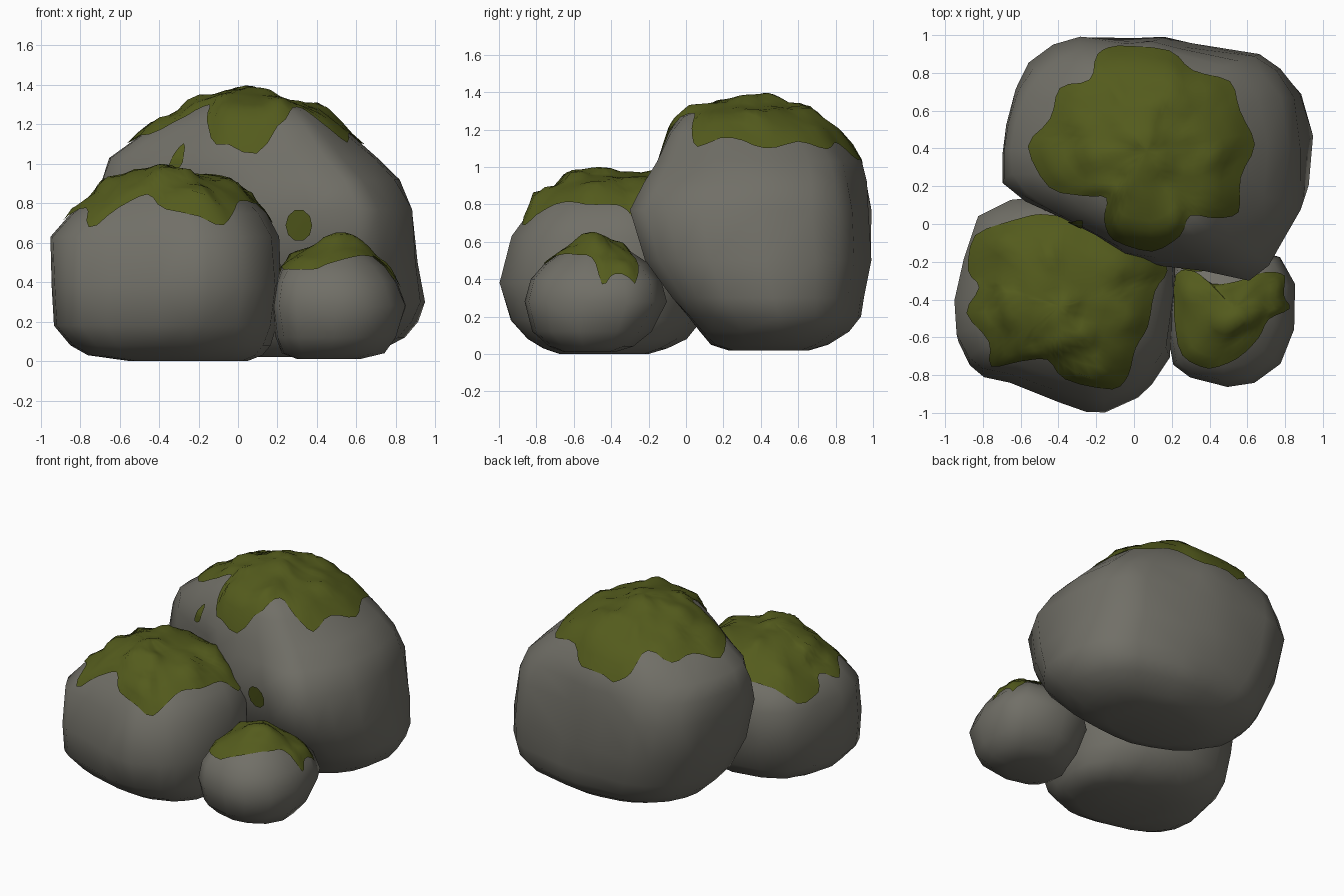
import bpy, bmesh, math
from mathutils import Vector, noise
from mathutils.bvhtree import BVHTree

if "Cube" in bpy.data.objects:
    bpy.data.objects.remove(bpy.data.objects["Cube"])


def material(name, rgb):
    m = bpy.data.materials.new(name)
    m.diffuse_color = (*rgb, 1)
    m.use_nodes = True
    m.node_tree.nodes["Principled BSDF"].inputs["Base Color"].default_value = m.diffuse_color
    return m


STONE = material("grey stone", (0.165, 0.16, 0.136))
MOSS = material("moss green", (0.088, 0.105, 0.012))


def finish(name, bm, mat):
    bmesh.ops.recalc_face_normals(bm, faces=bm.faces)
    me = bpy.data.meshes.new(name)
    bm.to_mesh(me)
    me.materials.append(mat)
    me.shade_smooth()
    ob = bpy.data.objects.new(name, me)
    bpy.context.collection.objects.link(ob)


def boulder(name, plan, levels):
    """Loft a plan outline through levels of (z, x0, x1, y0, y1)."""
    xs, ys = [p[0] for p in plan], [p[1] for p in plan]
    ax, bx, ay, by = min(xs), max(xs), min(ys), max(ys)
    bm = bmesh.new()
    rings = []
    for k, (z, x0, x1, y0, y1) in enumerate(levels):
        # sections become elliptical towards the bottom and the top
        w = 0.9 * abs(2 * k / (len(levels) - 1) - 1) ** 0.75
        ring = []
        for px, py in plan:
            u = Vector((2 * (px - ax) / (bx - ax) - 1, 2 * (py - ay) / (by - ay) - 1))
            u = u.lerp(u.normalized(), w)
            mid = Vector(((x0 + x1) / 2, (y0 + y1) / 2, z))
            off = Vector((u.x * (x1 - x0) / 2, u.y * (y1 - y0) / 2, 0))
            # slight chiselled unevenness
            ring.append(bm.verts.new(mid + off * (1 + 0.025 * noise.noise((mid + off) * 4.0))))
        rings.append(ring)
    n = len(plan)
    for a, b in zip(rings, rings[1:]):
        for i in range(n):
            bm.faces.new((a[i], a[(i + 1) % n], b[(i + 1) % n], b[i]))
    bm.faces.new(rings[0][::-1])
    bm.faces.new(rings[-1])
    bmesh.ops.triangulate(bm, faces=bm.faces)
    bmesh.ops.recalc_face_normals(bm, faces=bm.faces)
    tree = BVHTree.FromBMesh(bm)
    finish(name, bm, STONE)
    return tree


def moss_patch(name, tree, outline, lump=0.03, front=False, rings=10, sub=3):
    """Lay a patch over a boulder: outline is in top view, or in front view."""
    def drop(u, v):
        if front:
            start, d = Vector((u, -3, v)), Vector((0, 1, 0))
        else:
            start, d = Vector((u, v, 3)), Vector((0, 0, -1))
        hit, nor, _, _ = tree.ray_cast(start, d)
        if hit is None:
            hit, nor, _, _ = tree.find_nearest(Vector((u, v, 0.8)))
        return hit, nor

    edge = []
    for i, p in enumerate(outline):
        q = outline[(i + 1) % len(outline)]
        for k in range(sub):
            edge.append(Vector(p).lerp(Vector(q), k / sub))
    # soften corners of the outline a little
    m = len(edge)
    edge = [(edge[i - 1] + edge[i] * 2 + edge[(i + 1) % m]) / 4 for i in range(m)]
    c = sum(edge, Vector((0, 0))) / m
    bm = bmesh.new()

    def vert(p, t):
        hit, nor = drop(p.x, p.y)
        bump = max(0, noise.noise(hit * 7.0) + 0.1) * lump * min(1, (1 - t) * 5)
        return bm.verts.new(hit + nor * (0.01 + bump))

    centre = vert(c, 0)
    prev = None
    for r in range(1, rings + 1):
        t = r / rings
        ring = [vert(c.lerp(e, t), t) for e in edge]
        for i in range(m):
            j = (i + 1) % m
            if prev:
                bm.faces.new((prev[i], ring[i], ring[j], prev[j]))
            else:
                bm.faces.new((centre, ring[i], ring[j]))
        prev = ring
    finish(name, bm, MOSS)


# Large back boulder
big = boulder("large_boulder", [
    (-.27, 1), (-.42, .96), (-.55, .86), (-.62, .72), (-.67, .53), (-.7, .37),
    (-.7, .22), (-.58, .12), (-.35, .02), (-.15, -.06), (0, -.18), (.18, -.22),
    (.4, -.25), (.65, -.3), (.76, -.22), (.83, -.1), (.93, .08), (.94, .4),
    (.9, .68), (.8, .82), (.68, .9), (.3, .95), (.15, .99), (0, .98)], [
    (.02, -.1, .55, .22, .66), (.05, -.27, .72, .12, .76), (.12, -.42, .85, .05, .87),
    (.2, -.51, .91, -.02, .94), (.3, -.58, .945, -.11, .96), (.5, -.66, .92, -.24, 1),
    (.77, -.7, .89, -.3, .99), (.92, -.69, .82, -.24, .97), (1.03, -.65, .71, -.19, .94),
    (1.18, -.44, .54, -.12, .84), (1.27, -.26, .42, -.05, .69), (1.335, -.12, .17, .13, .55),
    (1.365, -.06, .05, .28, .45)])

# Left front boulder
left = boulder("left_boulder", [
    (-.4, .16), (-.65, .14), (-.83, .05), (-.9, -.2), (-.95, -.43), (-.94, -.62),
    (-.88, -.75), (-.8, -.81), (-.65, -.83), (-.4, -.93), (-.25, -.99), (-.15, -1),
    (.03, -.93), (.1, -.85), (.19, -.7), (.21, -.4), (.22, -.2), (.1, 0), (-.1, .1)], [
    (0, -.55, .05, -.68, -.2), (.03, -.76, .13, -.77, -.1), (.08, -.85, .17, -.86, 0),
    (.18, -.94, .2, -.95, .08), (.38, -.95, .22, -1, .13), (.63, -.95, .21, -.94, .15),
    (.75, -.85, .14, -.86, .1), (.85, -.71, .04, -.76, .02), (.92, -.62, -.12, -.66, -.1),
    (.965, -.52, -.36, -.52, -.28)])

# Small right boulder
small = boulder("small_boulder", [
    (.5, -.08), (.3, -.12), (.22, -.2), (.18, -.4), (.19, -.6), (.21, -.75), (.3, -.82),
    (.5, -.86), (.64, -.84), (.78, -.74), (.85, -.55), (.86, -.3), (.78, -.15)], [
    (.01, .3, .62, -.65, -.38), (.04, .22, .75, -.73, -.28), (.12, .19, .81, -.82, -.18),
    (.28, .17, .86, -.86, -.1), (.4, .19, .81, -.83, -.13), (.48, .22, .75, -.76, -.19),
    (.55, .33, .66, -.66, -.3), (.61, .44, .56, -.53, -.43)])

# Moss caps, outlined from above
moss_patch("large_moss_cap", big, [
    (-.1, .94), (-.2, .9), (-.22, .75), (-.4, .73), (-.43, .55), (-.58, .42), (-.45, .18),
    (-.25, .15), (-.13, .15), (-.16, .03), (-.12, -.08), (.1, -.15), (.25, -.06), (.29, .06),
    (.42, .03), (.56, .05), (.55, .25), (.65, .42), (.55, .6), (.52, .76), (.3, .8),
    (.2, .92)], 0.045)
moss_patch("left_moss_cap", left, [
    (-.5, .05), (-.62, .02), (-.85, -.05), (-.88, -.26), (-.8, -.33), (-.9, -.47),
    (-.75, -.62), (-.77, -.76), (-.6, -.72), (-.45, -.7), (-.38, -.82), (-.1, -.88),
    (-.03, -.8), (0, -.65), (.07, -.55), (.1, -.35), (.18, -.25), (.12, -.13),
    (-.3, .02)], 0.06)
moss_patch("small_moss_cap", small, [
    (.22, -.25), (.33, -.25), (.41, -.33), (.55, -.31), (.7, -.25), (.8, -.27),
    (.78, -.38), (.83, -.45), (.7, -.5), (.66, -.6), (.55, -.71), (.4, -.77),
    (.25, -.7), (.22, -.5)], 0.04)

# Moss spots on the front of the large boulder
moss_patch("moss_spot", big, [
    (.31 + .075 * math.cos(a * math.pi / 5), .69 + .09 * math.sin(a * math.pi / 5))
    for a in range(10)], 0, True, 3, 1)
moss_patch("moss_streak", big, [
    (-.26, 1.12), (-.33, 1.04), (-.36, .95), (-.28, .98), (-.27, 1.04)], 0, True, 3, 2)
